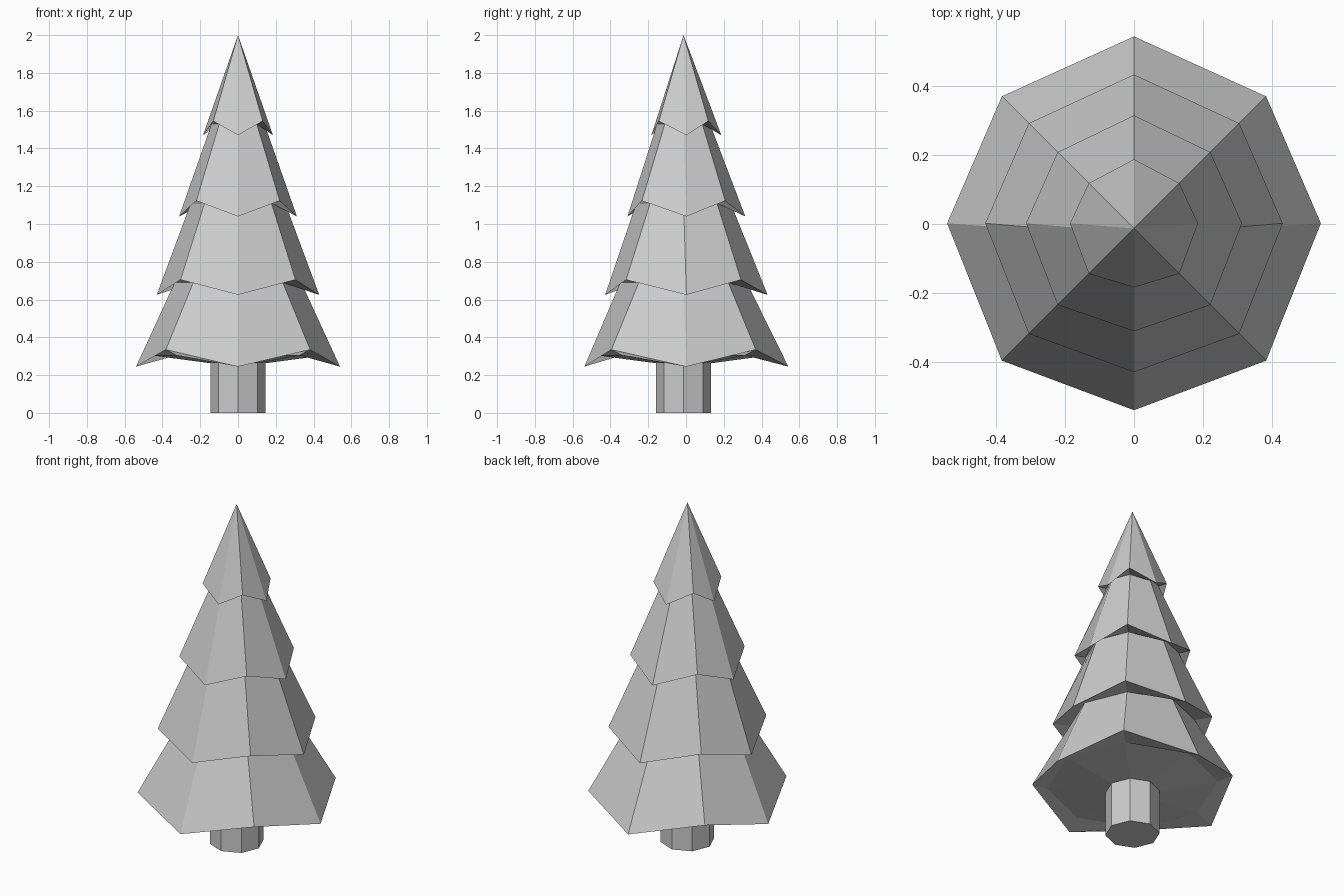
import bpy, bmesh, math

if "Cube" in bpy.data.objects:
    bpy.data.objects.remove(bpy.data.objects["Cube"])

SIDES = 8
CY = -0.013          # trunk and tree axis sit slightly forward

mat = bpy.data.materials.new("plain grey")
mat.diffuse_color = (0.6, 0.6, 0.6, 1)
mat.use_nodes = True
mat.node_tree.nodes["Principled BSDF"].inputs["Base Color"].default_value = mat.diffuse_color


def ring(bm, r, z, lift=0.0, shift=0.0):
    """Octagon with corners on the axes; diagonal corners are lifted."""
    out = []
    for i in range(SIDES):
        a = i * math.tau / SIDES
        diag = i % 2
        out.append(bm.verts.new((r * math.cos(a),
                                 CY + r * math.sin(a) + (0 if diag else shift),
                                 z + (lift if diag else 0))))
    return out


def bridge(bm, a, b):
    for i in range(SIDES):
        j = (i + 1) % SIDES
        bm.faces.new((a[i], a[j], b[j], b[i]))


def finish(bm, name):
    bmesh.ops.recalc_face_normals(bm, faces=bm.faces[:])
    me = bpy.data.meshes.new(name)
    bm.to_mesh(me)
    bm.free()
    me.materials.append(mat)
    ob = bpy.data.objects.new(name, me)
    bpy.context.collection.objects.link(ob)


# Trunk: octagonal post
bm = bmesh.new()
low, high = ring(bm, 0.146, 0), ring(bm, 0.146, 0.27)
bridge(bm, low, high)
bm.faces.new(low)
bm.faces.new(high)
finish(bm, "trunk")

# Foliage: four skirts with zigzag rims, lofted from the underside to the tip
# (rim radius, rim height, rim lift, neck radius, neck height)
tiers = [(0.54, 0.245, 0.09, 0.335, 0.69),
         (0.43, 0.625, 0.08, 0.25, 1.11),
         (0.312, 1.04, 0.083, 0.14, 1.53),
         (0.185, 1.47, 0.075, 0, 2.0)]
bm = bmesh.new()
prev = ring(bm, 0.14, 0.262)
under = ring(bm, 0.46, 0.305)
bridge(bm, prev, under)
bm.faces.new(prev)
prev = under
for r, z, lift, neck_r, neck_z in tiers:
    rim = ring(bm, r, z, lift, 0.015)
    bridge(bm, prev, rim)
    if neck_r:
        prev = ring(bm, neck_r, neck_z)
        bridge(bm, rim, prev)
    else:
        tip = bm.verts.new((0, CY, neck_z))
        for i in range(SIDES):
            bm.faces.new((rim[i], rim[(i + 1) % SIDES], tip))
finish(bm, "foliage")
